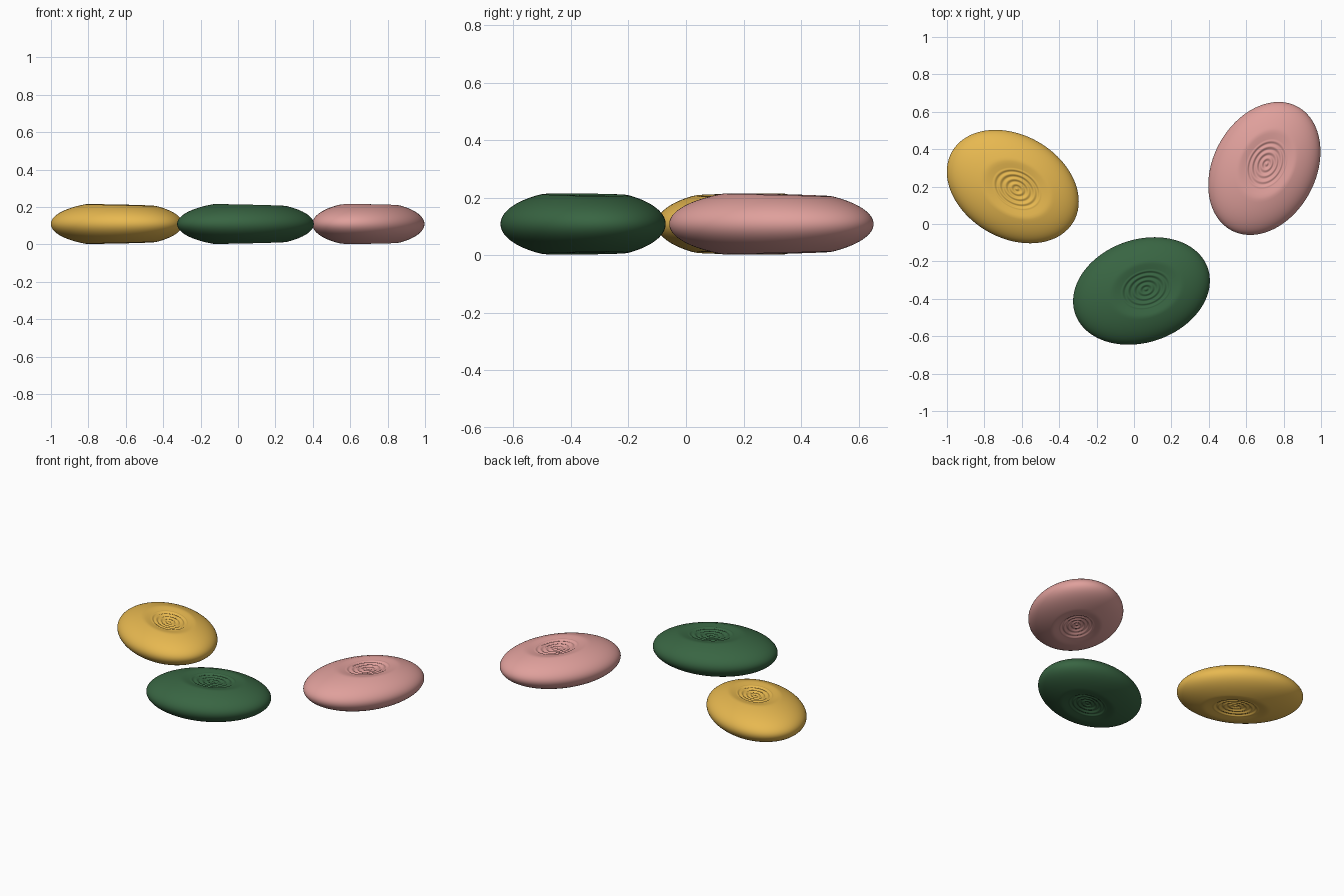
import bpy, bmesh
from math import sin, cos, pi, asin, sqrt, hypot, radians

if "Cube" in bpy.data.objects:
    bpy.data.objects.remove(bpy.data.objects["Cube"])

A, B = 0.375, 0.275      # plan semi-axes
MID = 0.109              # height of the widest edge
OFF = 0.07               # dimple shift along the long axis
SEG = 112


def half_height(u, v):
    """Lens minus an off-centre dimple, with ripples in its middle."""
    h = 0.120 * sqrt(max(0.0, 1 - u * u - v * v))
    d = hypot(u - OFF, v)
    if d < 0.52:
        h -= 0.035 * (1 - (d / 0.52) ** 2) ** 1.2
    if d < 0.38:
        fade = min(1.0, (0.38 - d) / 0.05)
        h += 0.0032 * fade * cos(2 * pi * d / 0.088)
    return h


def pebble(name, x, y, angle, color):
    bm = bmesh.new()
    steps = [0.4 * i / 46 for i in range(1, 47)]
    t0 = asin(0.4)
    steps += [sin(t0 + (pi / 2 - t0) * i / 26) for i in range(1, 27)]

    def ring(s, sign):
        out = []
        for k in range(SEG):
            a = 2 * pi * k / SEG
            u, v = s * cos(a) + OFF * (1 - s * s), s * sin(a)
            z = 0 if s > 0.99999 else half_height(u, v)
            out.append(bm.verts.new((A * u, B * v, MID + sign * z)))
        return out

    rim = ring(1.0, 1)
    # upper and lower shells share the rim
    for sign in (1, -1):
        centre = bm.verts.new((A * OFF, 0, MID + sign * half_height(OFF, 0)))
        rings = [ring(s, sign) for s in steps[:-1]] + [rim]
        for k in range(SEG):
            n = (k + 1) % SEG
            bm.faces.new((centre, rings[0][k], rings[0][n]))
            for p, q in zip(rings, rings[1:]):
                bm.faces.new((p[k], q[k], q[n], p[n]))
    bmesh.ops.recalc_face_normals(bm, faces=bm.faces[:])
    for f in bm.faces:
        f.smooth = True
    mesh = bpy.data.meshes.new(name)
    bm.to_mesh(mesh)
    bm.free()
    mat = bpy.data.materials.new(name + "_colour")
    mat.diffuse_color = (*color, 1)
    mat.use_nodes = True
    mat.node_tree.nodes["Principled BSDF"].inputs["Base Color"].default_value = mat.diffuse_color
    mesh.materials.append(mat)
    ob = bpy.data.objects.new(name, mesh)
    ob.location = (x, y, 0)
    ob.rotation_euler.z = radians(angle)
    bpy.context.collection.objects.link(ob)


pebble("yellow_disc", -0.648, 0.2, -30, (0.80, 0.48, 0.08))
pebble("green_disc", 0.04, -0.358, 19, (0.04, 0.13, 0.055))
pebble("pink_disc", 0.697, 0.297, 62, (0.74, 0.35, 0.33))
